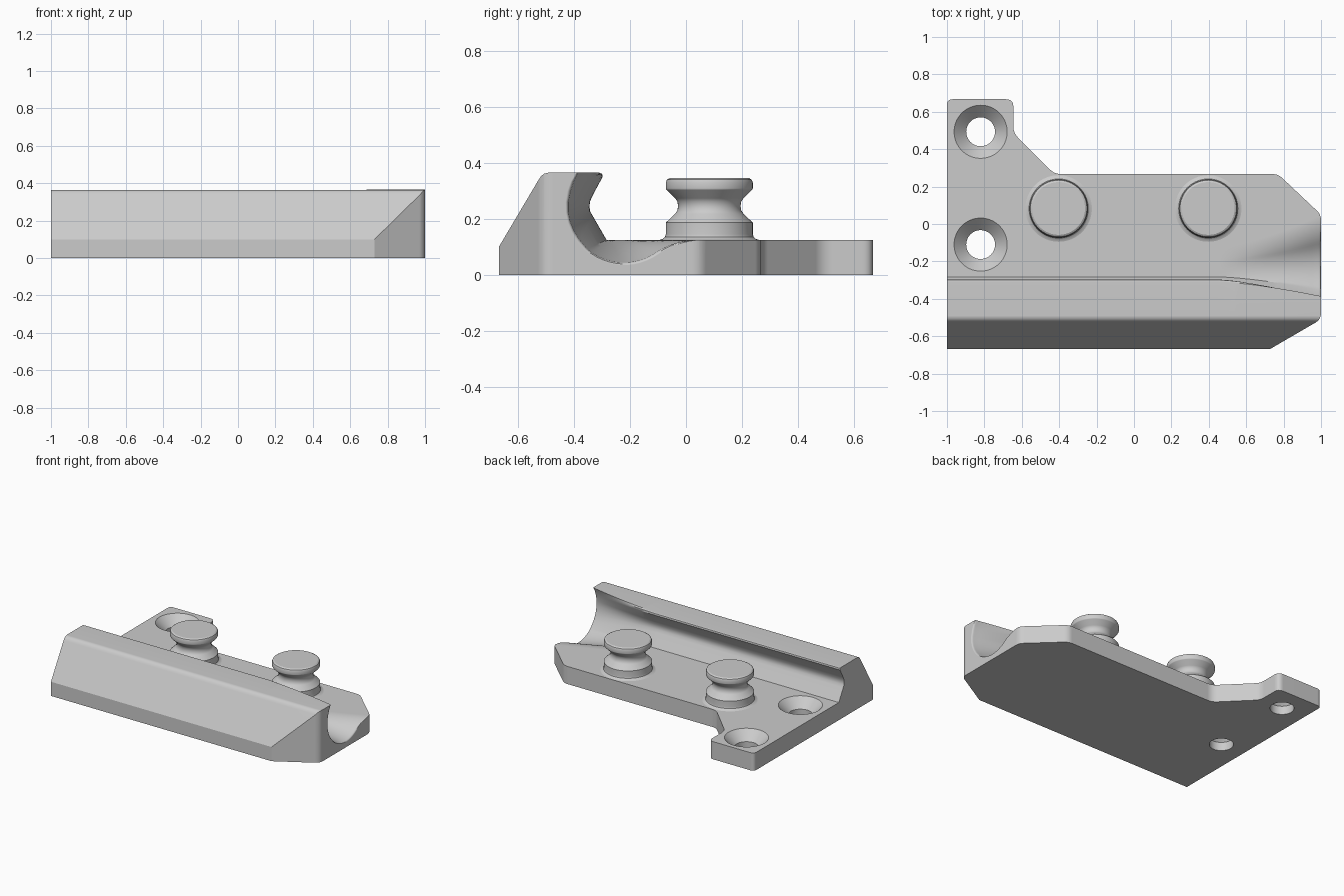
import bpy, bmesh, math
from mathutils import Vector

if "Cube" in bpy.data.objects:
    bpy.data.objects.remove(bpy.data.objects["Cube"])

grey = bpy.data.materials.new("plain grey")
grey.diffuse_color = (0.6, 0.6, 0.6, 1)
grey.use_nodes = True
grey.node_tree.nodes["Principled BSDF"].inputs["Base Color"].default_value = grey.diffuse_color


def make(name, bm):
    bmesh.ops.recalc_face_normals(bm, faces=bm.faces[:])
    me = bpy.data.meshes.new(name)
    bm.to_mesh(me)
    bm.free()
    me.materials.append(grey)
    ob = bpy.data.objects.new(name, me)
    bpy.context.collection.objects.link(ob)
    return ob


def select(ob):
    bpy.ops.object.select_all(action='DESELECT')
    ob.select_set(True)
    bpy.context.view_layer.objects.active = ob


def loft(name, rings, cyclic_caps=True):
    """Skin a list of closed rings with equal point counts."""
    bm = bmesh.new()
    vs = [[bm.verts.new(p) for p in r] for r in rings]
    n = len(vs[0])
    for a, b in zip(vs, vs[1:]):
        for i in range(n):
            j = (i + 1) % n
            bm.faces.new((a[i], a[j], b[j], b[i]))
    if cyclic_caps:
        bm.faces.new(vs[0][::-1])
        bm.faces.new(vs[-1])
    return make(name, bm)


def lathe(name, profile, x, y, n=64):
    return loft(name, [[(x + r * math.cos(2 * math.pi * i / n),
                         y + r * math.sin(2 * math.pi * i / n), z)
                        for i in range(n)] for r, z in profile])


def boolean(ob, cutter, op):
    select(ob)
    m = ob.modifiers.new("cut", 'BOOLEAN')
    m.object, m.operation, m.solver = cutter, op, 'EXACT'
    bpy.ops.object.modifier_apply(modifier=m.name)
    bpy.data.objects.remove(cutter)


def smooth(ob):
    select(ob)
    bpy.ops.object.shade_smooth_by_angle(angle=math.radians(30))
    m = ob.modifiers.new("normals", 'WEIGHTED_NORMAL')
    m.keep_sharp = True


# Groove section along the rail: V-shaped lip, then flat floor
groove = [(-.31, .365), (-.299, .361), (-.297, .35), (-.332, .285), (-.342, .262),
          (-.344, .245), (-.342, .228), (-.332, .21), (-.283, .125)]
NB = 22
groove += [(-.283 + .163 * k / NB, .125) for k in range(1, NB + 1)]


# Mouth section at the right end: round channel blended into the floor
def polar(cy, cz, r, deg):
    return (cy + r * math.cos(math.radians(deg)), cz + r * math.sin(math.radians(deg)))


mouth = [polar(-.22, .245, .21, 145 + 83 * k / 8) for k in range(9)]
mouth += [polar(-.22, .245, .21, 228 + 77.7 * k / 12) for k in range(1, 13)]
mouth += [polar(.06, -.145, .27, 125.7 - 35.7 * k / 10) for k in range(1, 11)]


def flare(x):
    if x <= .45:
        return 0
    t = min((x - .45) / .53, 1)
    u = min(max((x - .98) / .02, 0), 1)
    return .88 * t ** 1.5 + .12 * (1 - math.sqrt(1 - u * u))


def section(x):
    w = flare(x)
    pts = [(-.756, -.05), (-.525, .34), (-.517, .352), (-.506, .361), (-.49, .365)]
    pts += [(a[0] + (b[0] - a[0]) * w, a[1] + (b[1] - a[1]) * w)
            for a, b in zip(groove, mouth)]
    pts += [(.75, .125), (.75, -.05)]
    return [(x, y, z) for y, z in pts]


xs = [-1.05] + [.45 + .53 * k / 18 for k in range(19)] + [.988, .994, .998, 1, 1.05]
body = loft("base_plate_with_rail", [section(x) for x in xs])

# Plan outline with rounded corners (x, y, radius)
corners = [(-1, -.667, 0), (.73, -.667, 0), (1, -.51, .035), (1, .05, .03),
           (.77, .267, .03), (-.425, .267, .035), (-.645, .487, .035),
           (-.645, .667, .04), (-1, .667, .03)]
outline = []
for i, (x, y, r) in enumerate(corners):
    c = Vector((x, y))
    if r == 0:
        outline.append(c)
        continue
    p = c + (Vector(corners[i - 1][:2]) - c).normalized() * r
    q = c + (Vector(corners[(i + 1) % len(corners)][:2]) - c).normalized() * r
    for k in range(7):
        t = k / 6
        outline.append(p * (1 - t) ** 2 + c * 2 * t * (1 - t) + q * t * t)
prism = loft("outline_cutter", [[(p.x, p.y, z) for p in outline] for z in (0, .5)])
boolean(body, prism, 'INTERSECT')

# Countersunk screw holes
for y in (-.11, .493):
    drill = lathe("drill", [(.077, -.05), (.077, .06), (.142, .125), (.142, .2)], -.82, y)
    boolean(body, drill, 'DIFFERENCE')
smooth(body)

# Grooved knobs
knob = [(.178, .12), (.178, .125), (.166, .129), (.158, .136), (.155, .146), (.155, .187),
        (.122, .218), (.114, .23), (.111, .246), (.114, .262), (.122, .274),
        (.152, .303), (.155, .309), (.155, .33), (.151, .34), (.141, .346)]
for side, x in (("left", -.403), ("right", .397)):
    smooth(lathe(side + "_knob", knob, x, .083))
